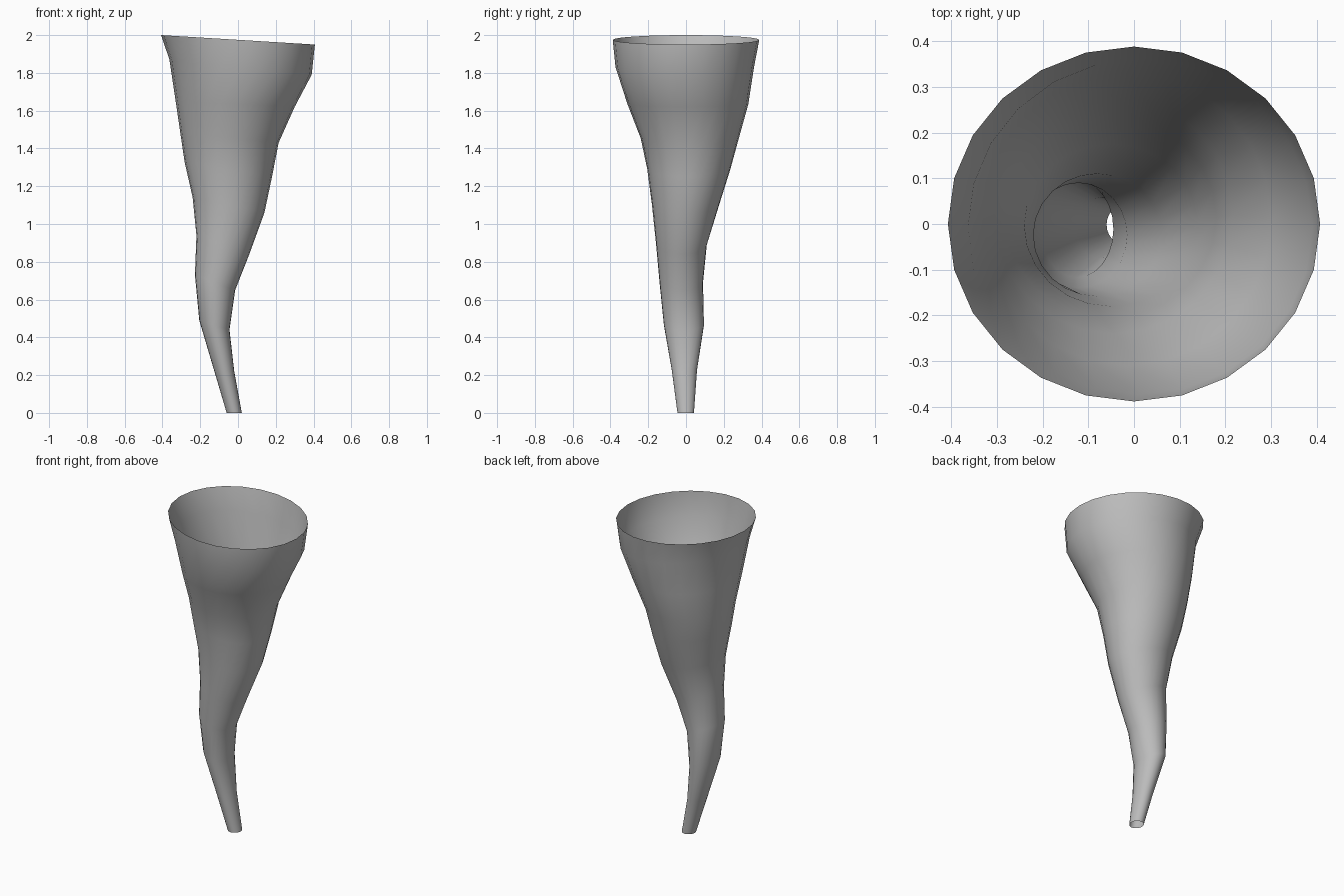
import bpy
import bmesh
from math import cos, sin, pi

cube = bpy.data.objects.get("Cube")
if cube:
    bpy.data.objects.remove(cube, do_unlink=True)

SIDES = 24

# Each tilted ring: right x, right z, left x, left z, front y, back y
RINGS = [
    (-0.06, 0.0, 0.02, 0.0, -0.045, 0.042),
    (-0.128, 0.23, -0.02, 0.22, -0.075, 0.058),
    (-0.205, 0.49, -0.045, 0.44, -0.117, 0.095),
    (-0.228, 0.73, -0.015, 0.65, -0.14, 0.09),
    (-0.22, 0.94, 0.06, 0.84, -0.158, 0.11),
    (-0.24, 1.14, 0.14, 1.06, -0.18, 0.175),
    (-0.283, 1.33, 0.18, 1.25, -0.205, 0.235),
    (-0.305, 1.48, 0.215, 1.43, -0.24, 0.28),
    (-0.33, 1.65, 0.30, 1.62, -0.31, 0.33),
    (-0.363, 1.87, 0.39, 1.79, -0.373, 0.36),
    (-0.407, 2.0, 0.407, 1.95, -0.388, 0.388),
]

grey = bpy.data.materials.new("plain grey")
grey.use_nodes = True
colour = (0.5, 0.5, 0.5, 1.0)
grey.diffuse_color = colour
grey.node_tree.nodes["Principled BSDF"].inputs["Base Color"].default_value = colour


def add_ring(bm, x0, z0, x1, z1, y0, y1):
    """One elliptical cross-section, tilted along x."""
    verts = []
    for i in range(SIDES):
        a = 2 * pi * i / SIDES
        t = (1 + cos(a)) / 2
        s = (1 + sin(a)) / 2
        verts.append(bm.verts.new((x0 + (x1 - x0) * t,
                                   y0 + (y1 - y0) * s,
                                   z0 + (z1 - z0) * t)))
    return verts


# Curved horn shell, open at both ends
bm = bmesh.new()
loops = [add_ring(bm, *ring) for ring in RINGS]
for low, high in zip(loops, loops[1:]):
    for i in range(SIDES):
        j = (i + 1) % SIDES
        bm.faces.new((low[i], low[j], high[j], high[i])).smooth = True

mesh = bpy.data.meshes.new("horn_shell")
bm.to_mesh(mesh)
bm.free()
mesh.materials.append(grey)
horn = bpy.data.objects.new("horn_shell", mesh)
bpy.context.collection.objects.link(horn)
